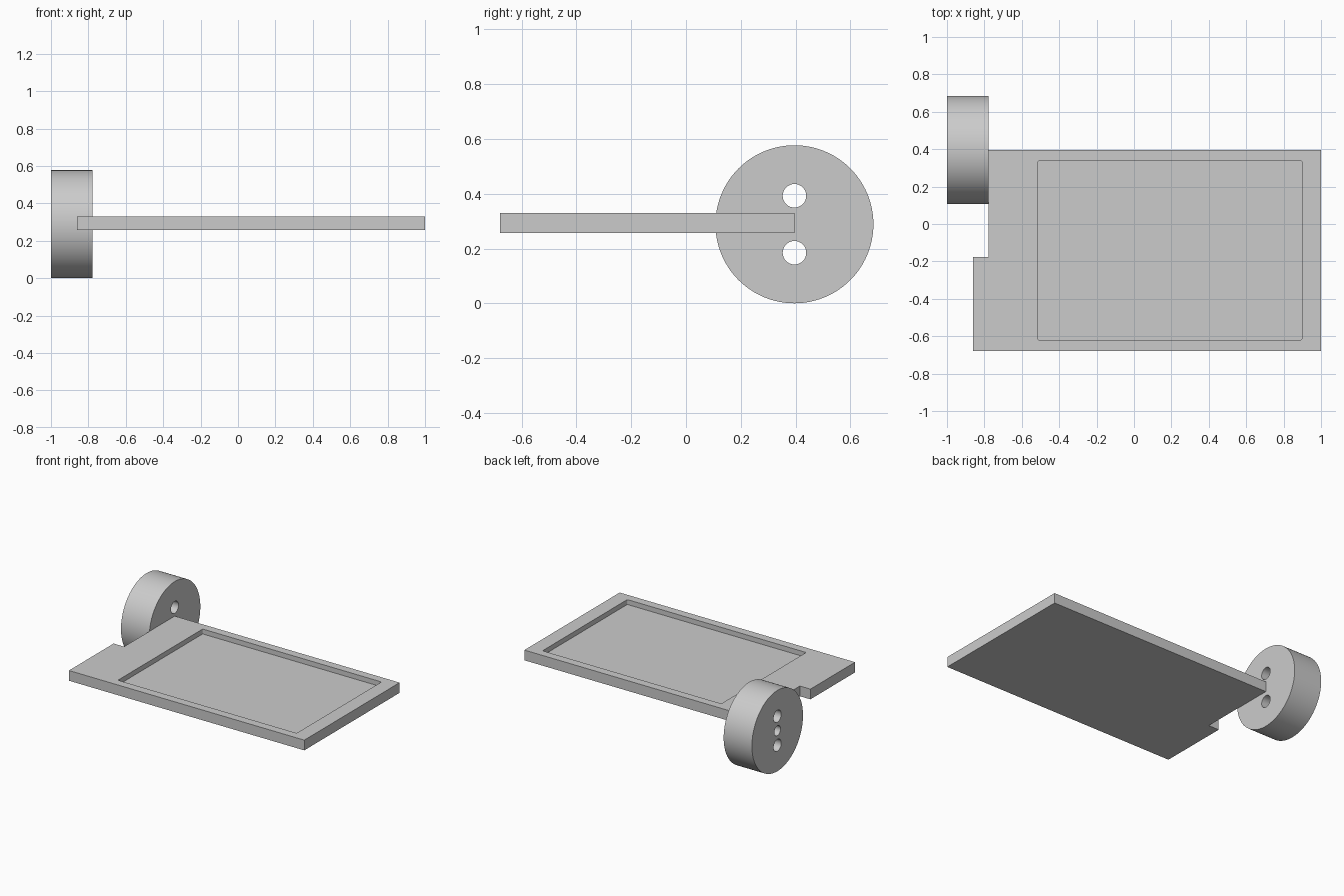
import bpy, bmesh, math
from mathutils import Matrix

default = bpy.data.objects.get("Cube")
if default:
    bpy.data.objects.remove(default, do_unlink=True)

grey = bpy.data.materials.new("plain grey")
grey.use_nodes = True
GREY = (0.6, 0.6, 0.6, 1)
grey.diffuse_color = GREY
grey.node_tree.nodes["Principled BSDF"].inputs["Base Color"].default_value = GREY


def add_object(name, bm):
    bmesh.ops.recalc_face_normals(bm, faces=bm.faces)
    mesh = bpy.data.meshes.new(name)
    bm.to_mesh(mesh)
    bm.free()
    mesh.materials.append(grey)
    obj = bpy.data.objects.new(name, mesh)
    bpy.context.collection.objects.link(obj)
    return obj


def slab(name, outline, z0, z1, corner=0):
    """Extrude an outline upward, optionally rounding its upright edges."""
    bm = bmesh.new()
    face = bm.faces.new([bm.verts.new((x, y, z0)) for x, y in outline])
    moved = bmesh.ops.extrude_face_region(bm, geom=[face])["geom"]
    top = [v for v in moved if isinstance(v, bmesh.types.BMVert)]
    bmesh.ops.translate(bm, verts=top, vec=(0, 0, z1 - z0))
    if corner:
        upright = [e for e in bm.edges if abs(e.verts[0].co.z - e.verts[1].co.z) > 1e-4]
        bmesh.ops.bevel(bm, geom=upright, offset=corner, segments=4, profile=0.5, affect='EDGES')
    return add_object(name, bm)


def disc(name, radius, x0, x1, y, z, sides):
    """Cylinder lying along x."""
    bm = bmesh.new()
    place = Matrix.Translation(((x0 + x1) / 2, y, z)) @ Matrix.Rotation(math.pi / 2, 4, 'Y')
    bmesh.ops.create_cone(bm, cap_ends=True, segments=sides, radius1=radius,
                          radius2=radius, depth=x1 - x0, matrix=place)
    return add_object(name, bm)


def cut(target, cutter):
    cutter.hide_render = True
    mod = target.modifiers.new("cut", 'BOOLEAN')
    mod.operation = 'DIFFERENCE'
    mod.solver = 'EXACT'
    mod.object = cutter
    bpy.context.view_layer.objects.active = target
    bpy.ops.object.modifier_apply(modifier=mod.name)
    bpy.data.objects.remove(cutter, do_unlink=True)


# Flat plate with a step at its back corner and a shallow tray in the top
INNER, RIGHT, FRONT, BACK = -0.777, 1.0, -0.68, 0.396
plate = slab("plate", [(-0.86, FRONT), (RIGHT, FRONT), (RIGHT, BACK), (INNER, BACK),
                       (INNER, -0.176), (-0.86, -0.176)], 0.257, 0.33)
cut(plate, slab("tray_cutter", [(-0.515, -0.62), (0.898, -0.62), (0.898, 0.337),
                                (-0.515, 0.337)], 0.295, 0.4, corner=0.008))

# Upright wheel with two through holes and a blind centre hole on its outer face
R = 0.2885
wheel = disc("wheel", R, -1, INNER, BACK, R, 96)
for offset in (-0.104, 0.104):
    cut(wheel, disc("hole_cutter", 0.043, -1.1, -0.7, BACK, R + offset, 32))
cut(wheel, disc("centre_hole_cutter", 0.035, -1.1, -0.87, BACK, R, 32))

bpy.ops.object.select_all(action='DESELECT')
wheel.select_set(True)
bpy.context.view_layer.objects.active = wheel
bpy.ops.object.shade_smooth_by_angle(angle=math.radians(30))
